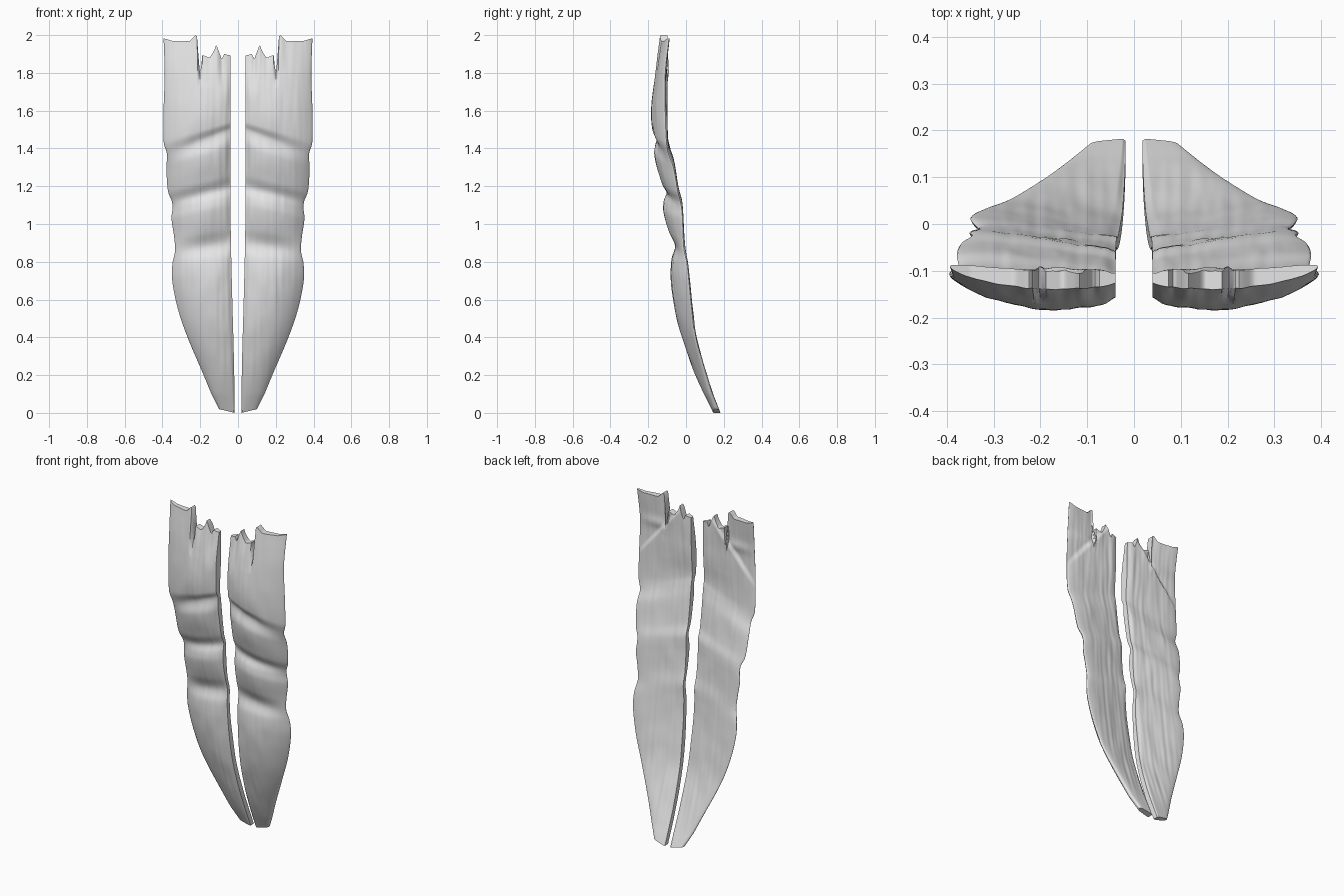
import bpy, bmesh, math
from mathutils import Vector, noise

cube = bpy.data.objects.get("Cube")
if cube:
    bpy.data.objects.remove(cube, do_unlink=True)

# Height, front depth, back depth, outer width, forward tilt of the inner back edge
PROFILE = [
    (0, .143, .175, .1, -.008), (.2, .05, .115, .182, .012), (.4, -.02, .064, .267, .03),
    (.55, -.06, .045, .318, .04), (.7, -.08, .03, .348, .048), (.79, -.077, .02, .347, .045),
    (.86, -.058, .005, .333, .032), (.93, -.09, 0, .338, .042), (1.03, -.12, -.004, .352, .048),
    (1.08, -.115, -.008, .347, .045), (1.12, -.1, -.015, .35, .04), (1.17, -.13, -.028, .37, .045),
    (1.3, -.168, -.052, .379, .04), (1.37, -.155, -.078, .376, .03), (1.43, -.176, -.088, .393, .025),
    (1.6, -.182, -.095, .394, .01), (1.8, -.165, -.095, .388, .005), (2, -.14, -.075, .394, .025)]
# Slant of the tendon furrows from outer to inner edge
SLANT = [(0, 0), (.5, 0), (.86, .04), (1.12, .075), (1.37, .13), (1.72, 0), (2, 0)]
# Torn upper edge, by distance from the midline
TORN = [(.03, 1.89), (.075, 1.9), (.085, 1.87), (.1, 1.91), (.115, 1.95), (.125, 1.92), (.15, 1.88),
        (.19, 1.895), (.196, 1.82), (.206, 1.81), (.214, 1.99), (.225, 2), (.255, 1.968),
        (.35, 1.97), (.4, 1.985)]


def sample(table, t, smooth=True):
    """Interpolate table rows at t, returning the remaining columns."""
    t = min(max(t, table[0][0]), table[-1][0])
    i = max(j for j in range(len(table) - 1) if table[j][0] <= t)
    a, b = table[i], table[i + 1]
    f = (t - a[0]) / (b[0] - a[0])
    if not smooth:
        return [p + (q - p) * f for p, q in zip(a[1:], b[1:])]
    before, after = table[max(i - 1, 0)], table[min(i + 2, len(table) - 1)]
    span = b[0] - a[0]
    out = []
    for c in range(1, len(a)):
        m0 = (b[c] - before[c]) / (b[0] - before[0]) * span
        m1 = (after[c] - a[c]) / (after[0] - a[0]) * span
        out.append((2*f**3 - 3*f*f + 1) * a[c] + (f**3 - 2*f*f + f) * m0
                   + (3*f*f - 2*f**3) * b[c] + (f**3 - f*f) * m1)
    return out


def step(x):
    x = min(max(x, 0), 1)
    return x * x * (3 - 2 * x)


def muscle_point(v, u, side):
    """Point on the front (side -1) or back (side 1) sheet."""
    front, back, outer, tilt = sample(PROFILE, v)
    inner = .018 + .022 * step(v / 1.1)
    x = inner + (outer - inner) * u
    z = v + sample(SLANT, v, False)[0] * (1 - u) + .02 * u * max(0, 1 - v / .1)
    top = sample(TORN, x, False)[0]
    if v > 1.72:
        z = 1.72 + (v - 1.72) * (top - 1.72) / .28
    # Bulging front, flatter slanted back, meeting at a thin outer edge
    front_y = front + (back - .03 - front) * ((u - .35) / .65) ** 2
    back_y = back - tilt * (1 - u)
    middle = (front_y + back_y) / 2
    half = max(back_y - front_y, .028) / 2
    half *= max(1 - u ** 10, 0) ** .5 * (.75 + .25 * step(u / .08))
    # Thinner sheet above a diagonal ridge on the back
    if side > 0:
        ridge = z - (2.055 - 1.167 * x)
        half *= 1 - .45 * step(ridge / .035 + .5) * step((z - 1.5) / .1)
        half += .01 * math.exp(-((z - 1.8) / .03) ** 2) * step((x - .2) / .05) * (1 - u ** 4)
    # Lengthwise fibres
    fibre = noise.noise(Vector((x * 45, side * 5, z * 4))) * .0025
    fibre += noise.noise(Vector((x * 14, side * 9, z * 8))) * .003
    half += fibre * (1 - u ** 4) * step(v / .3)
    return Vector((x, middle + side * half, z))


COLS, ROWS = 64, 150
columns = [(1 - math.cos(math.pi * i / COLS)) / 2 * .5 + i / COLS * .5 for i in range(COLS + 1)]

muscle_grey = bpy.data.materials.new("muscle_grey")
muscle_grey.use_nodes = True
grey = (.8, .8, .8, 1)
muscle_grey.diffuse_color = grey
bsdf = next(n for n in muscle_grey.node_tree.nodes if n.type == 'BSDF_PRINCIPLED')
bsdf.inputs["Base Color"].default_value = grey
bsdf.inputs["Roughness"].default_value = .6


def build_muscle(name, mirror):
    bm = bmesh.new()
    rings = []
    for r in range(ROWS + 1):
        v = 2 * r / ROWS
        points = [muscle_point(v, u, -1) for u in columns]
        points += [muscle_point(v, u, 1) for u in reversed(columns)]
        rings.append([bm.verts.new((p.x * mirror, p.y, p.z)) for p in points])
    count = len(rings[0])
    for low, high in zip(rings, rings[1:]):
        for i in range(count):
            j = (i + 1) % count
            bm.faces.new((low[i], low[j], high[j], high[i]))
    # Close the tip and the torn upper edge
    for ring in (rings[0], rings[-1]):
        for i in range(COLS):
            bm.faces.new((ring[i], ring[i + 1], ring[count - 2 - i], ring[count - 1 - i]))
    bmesh.ops.remove_doubles(bm, verts=bm.verts, dist=.0001)
    bmesh.ops.recalc_face_normals(bm, faces=bm.faces)
    mesh = bpy.data.meshes.new(name)
    bm.to_mesh(mesh)
    bm.free()
    mesh.materials.append(muscle_grey)
    obj = bpy.data.objects.new(name, mesh)
    bpy.context.collection.objects.link(obj)
    bpy.ops.object.select_all(action='DESELECT')
    obj.select_set(True)
    bpy.context.view_layer.objects.active = obj
    bpy.ops.object.shade_smooth_by_angle(angle=math.radians(50))


build_muscle("left_abdominal_muscle", 1)
build_muscle("right_abdominal_muscle", -1)
